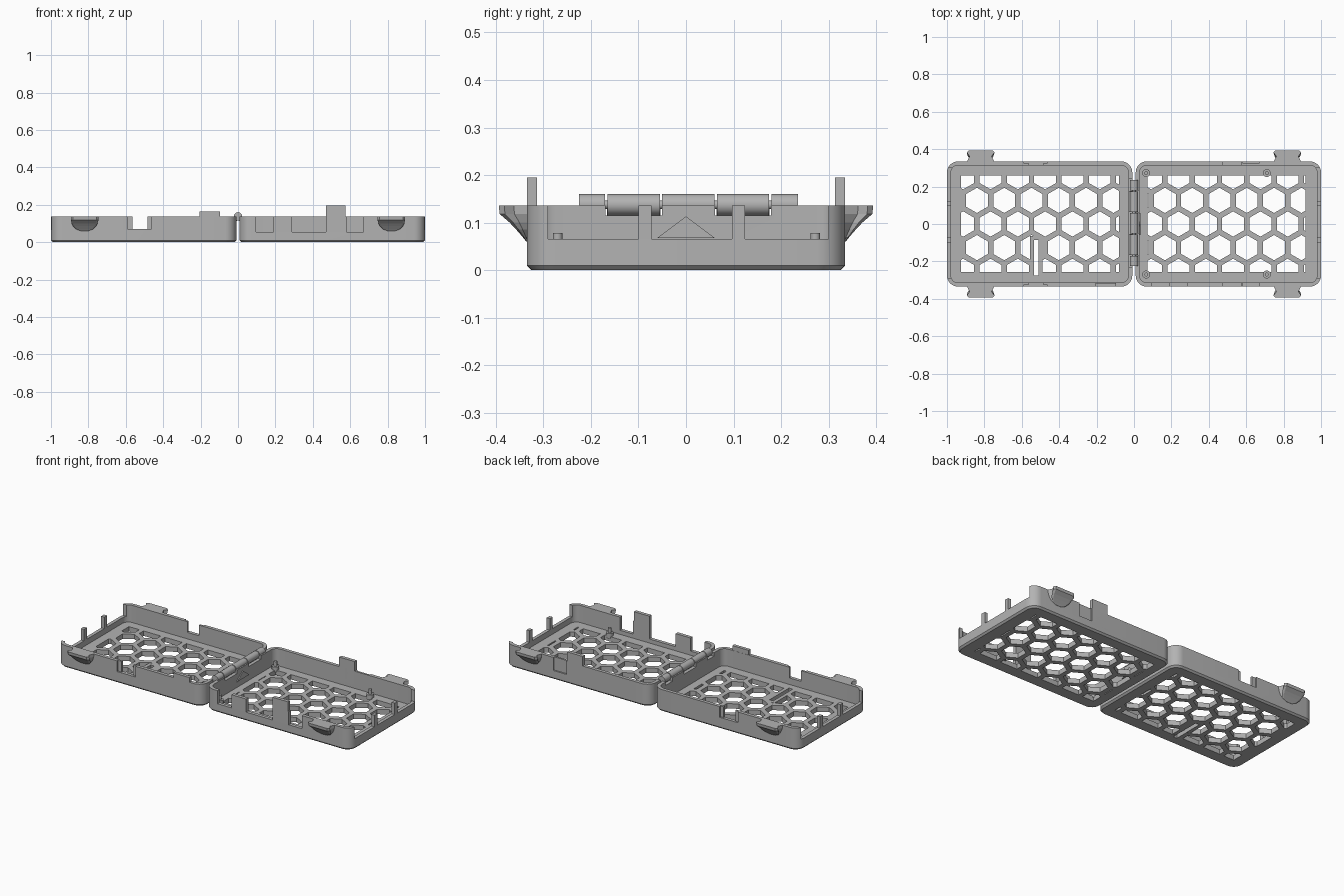
import bpy, bmesh, math
from mathutils import Vector, Matrix

if "Cube" in bpy.data.objects:
    bpy.data.objects.remove(bpy.data.objects["Cube"])

grey = bpy.data.materials.new("plain grey")
grey.use_nodes = True
grey.diffuse_color = (0.45, 0.45, 0.45, 1)
grey.node_tree.nodes["Principled BSDF"].inputs["Base Color"].default_value = grey.diffuse_color

TOP, FLOOR, WALL, HALF_Y = 0.136, 0.03, 0.021, 0.335
INNER_X, OUTER_X = 0.009, 1.0


def finish(name, bm):
    bmesh.ops.recalc_face_normals(bm, faces=bm.faces)
    me = bpy.data.meshes.new(name)
    bm.to_mesh(me)
    bm.free()
    me.materials.append(grey)
    ob = bpy.data.objects.new(name, me)
    bpy.context.scene.collection.objects.link(ob)
    return ob


def smooth(ob):
    bpy.ops.object.select_all(action='DESELECT')
    ob.select_set(True)
    bpy.context.view_layer.objects.active = ob
    bpy.ops.object.shade_smooth_by_angle(angle=math.radians(30))


def box(name, x, y, z):
    bm = bmesh.new()
    bmesh.ops.create_cube(bm, size=1)
    for v in bm.verts:
        v.co = Vector([(a + b) / 2 + c * abs(b - a) for (a, b), c in zip((x, y, z), v.co)])
    return finish(name, bm)


def loft(name, rings):
    bm = bmesh.new()
    loops = [[bm.verts.new(p) for p in r] for r in rings]
    for a, b in zip(loops, loops[1:]):
        for i in range(len(a)):
            j = (i + 1) % len(a)
            bm.faces.new((a[i], a[j], b[j], b[i]))
    bm.faces.new(loops[0])
    bm.faces.new(loops[-1])
    return finish(name, bm)


def cylinder(name, r, depth, place):
    bm = bmesh.new()
    bmesh.ops.create_cone(bm, cap_ends=True, segments=24, radius1=r, radius2=r,
                          depth=depth, matrix=place)
    ob = finish(name, bm)
    smooth(ob)
    return ob


def rounded(side, inset, z, radius=0.06, steps=8):
    """Rounded rectangle outline of one half at height z."""
    cx, hx = side * (INNER_X + OUTER_X) / 2, (OUTER_X - INNER_X) / 2 - inset
    hy, r = HALF_Y - inset, radius - inset
    pts = []
    for k, (sx, sy) in enumerate(((1, 1), (-1, 1), (-1, -1), (1, -1))):
        for i in range(steps + 1):
            a = math.pi / 2 * (k + i / steps)
            pts.append((cx + sx * (hx - r) + r * math.cos(a), sy * (hy - r) + r * math.sin(a), z))
    return pts


def cut(ob, cutters):
    for c in cutters:
        m = ob.modifiers.new("cut", 'BOOLEAN')
        m.operation, m.solver, m.object = 'DIFFERENCE', 'EXACT', c
    bpy.context.view_layer.update()
    dg = bpy.context.evaluated_depsgraph_get()
    me = bpy.data.meshes.new_from_object(ob.evaluated_get(dg))
    ob.modifiers.clear()
    ob.data = me
    for c in cutters:
        bpy.data.objects.remove(c)


def honeycomb(x0, x1, first, pitch=0.146, radius=0.0675):
    """Hexagon field clipped to a rectangle, as one cutter."""
    bm = bmesh.new()
    for row in range(-2, 3):
        shift = first - (0 if row % 2 else pitch / 2)
        for col in range(-1, 8):
            cx, cy = shift + col * pitch, row * pitch * 0.866
            bm.faces.new([bm.verts.new((cx + radius * math.sin(k * math.pi / 3),
                                        cy + radius * math.cos(k * math.pi / 3), -0.05))
                          for k in range(6)])
    for co, no in (((x0, 0, 0), (-1, 0, 0)), ((x1, 0, 0), (1, 0, 0)),
                   ((0, 0.26, 0), (0, 1, 0)), ((0, -0.257, 0), (0, -1, 0))):
        bmesh.ops.bisect_plane(bm, geom=bm.verts[:] + bm.edges[:] + bm.faces[:],
                               plane_co=co, plane_no=no, clear_outer=True)
    ext = bmesh.ops.extrude_face_region(bm, geom=bm.faces[:], use_keep_orig=True)
    for g in ext["geom"]:
        if isinstance(g, bmesh.types.BMVert):
            g.co.z += 0.12
    return finish("honeycomb_cutter", bm)


def notch(x, y, z0=0.055):
    return box("notch_cutter", x, y, (z0, 0.3))


FRONT, BACK = (-0.4, -0.3), (0.3, 0.4)
knuckles = [(-0.225, -0.17), (-0.165, -0.055), (-0.05, 0.06), (0.065, 0.175), (0.18, 0.236)]

# Tray halves with cut-outs
for side, name in ((-1, "right_tray"), (1, "left_tray")):
    tray = loft(name, [rounded(side, 0.01, 0), rounded(side, 0, 0.01), rounded(side, 0, TOP)])
    cutters = [loft("inside_cutter", [rounded(side, WALL, FLOOR), rounded(side, WALL, 0.3)]),
               notch((side * 0.95, side * 1.1), (-0.29, 0.3), 0.065)]
    for i, (a, b) in enumerate(knuckles):
        if (i % 2 == 0) != (side == 1):
            cutters.append(notch((0, side * 0.036), (a - 0.004, b + 0.004), 0.115))
    if side < 0:
        cutters.append(honeycomb(-0.925, -0.08, -0.84))
        cutters.append(box("slot_cutter", (-0.535, -0.51), (-0.275, -0.085), (-0.1, 0.1)))
        for s in (-1, 1):
            cutters.append(notch((-0.565, -0.485), sorted((s * 0.3, s * 0.4)), 0.07))
            cutters.append(notch((-0.59, -0.463), sorted((s * 0.326, s * 0.4)), 0.07))
    else:
        cutters.append(honeycomb(0.073, 0.918, 0.165))
        cutters += [notch(x, FRONT) for x in ((0.095, 0.19), (0.29, 0.475), (0.58, 0.67))]
        cutters.append(notch((0.58, 0.67), (0.326, 0.4)))
    cut(tray, cutters)
    smooth(tray)

    # End wall uprights
    for n, (a, b) in enumerate(((-0.1, -0.073), (0.097, 0.124))):
        box(f"{name}_end_post_{n}", (side * 0.979, side * 1.0), (a, b), (0.04, TOP))

    # Snap clips, tapering down to the wall
    outline = ((1, 0), (0.8, 0.5), (1, 0.82), (0.85, 1))
    outline += tuple((-u, v) for u, v in reversed(outline))
    for s in (-1, 1):
        rings = [[(side * 0.82 + u * w, s * (0.33 + v * d), z) for u, v in outline]
                 for z, w, d in ((0.06, 0.02, 0.006), (0.07, 0.047, 0.014), (0.085, 0.062, 0.027),
                                 (0.1, 0.069, 0.041), (0.118, 0.074, 0.062), (TOP, 0.074, 0.064))]
        loft(f"{name}_clip_{'back' if s > 0 else 'front'}", rings)

# Frame around the strap slot
for n, x in enumerate(((-0.557, -0.535), (-0.51, -0.488))):
    box(f"slot_rim_{n}", x, (-0.285, -0.07), (0.001, FLOOR))
box("slot_rim_end", (-0.557, -0.488), (-0.085, -0.065), (0.001, FLOOR))

# Locking tabs above the rim
for s in (-1, 1):
    box("tall_tab", (0.47, 0.575), (s * 0.314, s * 0.335), (0.05, 0.195))
box("short_tab", (-0.205, -0.095), (-0.335, -0.315), (0.1, 0.165))

# Hinge knuckles
turn = Matrix.Rotation(math.pi / 2, 4, 'X')
for n, (a, b) in enumerate(knuckles):
    cylinder(f"hinge_knuckle_{n}", 0.0225, b - a,
             Matrix.Translation((0, (a + b) / 2, 0.1375)) @ turn)
    side = 1 if n % 2 == 0 else -1
    box(f"hinge_arm_{n}", (side * 0.006, side * 0.028), (a, b), (0.112, 0.137))
cylinder("hinge_pin", 0.009, 0.45, Matrix.Translation((0, 0.005, 0.1375)) @ turn)

# Triangular rib inside the hinge wall
loft("hinge_rib", [[(x, -0.06, 0.068), (x, 0.06, 0.068), (x, 0, 0.113)] for x in (0.028, 0.036)])

# Board mounting posts with pins
for x in (0.065, 0.71):
    for y in (-0.27, 0.272):
        cylinder("mount_post", 0.021, 0.03, Matrix.Translation((x, y, 0.035)))
        cylinder("mount_pin", 0.01, 0.06, Matrix.Translation((x, y, 0.048)))
